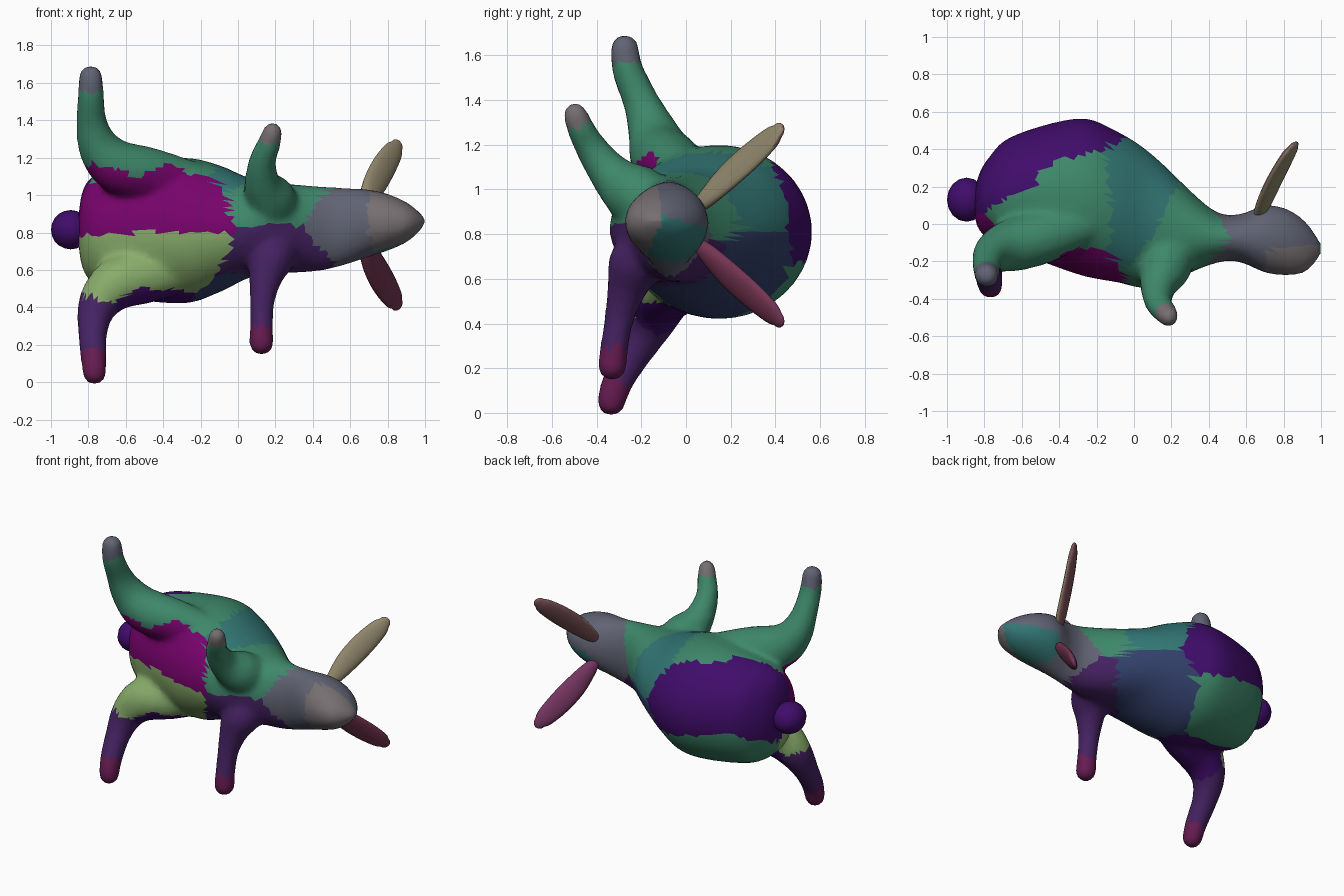
import bpy, bmesh, math
from mathutils import Vector

if "Cube" in bpy.data.objects:
    bpy.data.objects.remove(bpy.data.objects["Cube"])

# Skin colours
PURPLE, MAGENTA, LIME = "#42146a", "#760a6b", "#87ab6b"
GREEN, TEAL, BLUE = "#40866a", "#357573", "#36426b"
PLUM, MAUVE, GREY, ROSE = "#472763", "#756e70", "#616373", "#662152"

# Colour patches: each skin face takes the colour of the nearest centre
PATCHES = [
    (PURPLE, (-0.45, 0.48, 0.93)), (PURPLE, (-0.70, 0.32, 0.98)),
    (MAGENTA, (-0.68, -0.20, 0.95)), (MAGENTA, (-0.40, -0.20, 0.93)),
    (LIME, (-0.68, -0.20, 0.64)), (LIME, (-0.40, -0.20, 0.67)),
    (GREEN, (-0.60, -0.08, 1.23)), (GREEN, (-0.30, 0.10, 1.20)),
    (GREEN, (-0.52, 0.38, 0.57)), (GREEN, (-0.78, -0.22, 1.42)),
    (TEAL, (0.02, 0.10, 1.08)), (BLUE, (0.02, 0.10, 0.55)),
    (GREEN, (0.26, -0.05, 1.04)), (PLUM, (0.26, -0.12, 0.58)),
    (GREEN, (0.15, -0.44, 1.20)), (PLUM, (0.13, -0.30, 0.40)),
    (GREY, (0.60, -0.10, 0.85)), (MAUVE, (0.86, -0.27, 0.88)),
    (GREY, (0.86, 0.05, 0.95)), (TEAL, (0.88, 0.02, 0.74)),
    (GREY, (-0.79, -0.27, 1.72)), (MAUVE, (0.19, -0.51, 1.39)),
    (PURPLE, (-0.50, -0.08, 0.38)), (PLUM, (-0.77, -0.20, 0.24)),
    (ROSE, (-0.76, -0.34, 0.02)), (ROSE, (0.125, -0.33, 0.18)),
]


def material(code):
    m = bpy.data.materials.get("colour_" + code[1:]) or bpy.data.materials.new("colour_" + code[1:])
    rgb = [(int(code[i:i + 2], 16) / 255) ** 2.2 for i in (1, 3, 5)]
    m.diffuse_color = (*rgb, 1)
    m.use_nodes = True
    m.node_tree.nodes["Principled BSDF"].inputs["Base Color"].default_value = m.diffuse_color
    return m


def finish(name, bm, colours=()):
    bmesh.ops.recalc_face_normals(bm, faces=bm.faces)
    for f in bm.faces:
        f.smooth = True
    me = bpy.data.meshes.new(name)
    bm.to_mesh(me)
    bm.free()
    ob = bpy.data.objects.new(name, me)
    bpy.context.collection.objects.link(ob)
    for c in colours:
        me.materials.append(material(c))
    return ob


def resample(pts, steps):
    """Catmull-Rom interpolation through rows of numbers."""
    out = []
    for i in range(len(pts) - 1):
        a, b = pts[max(i - 1, 0)], pts[i]
        c, d = pts[i + 1], pts[min(i + 2, len(pts) - 1)]
        for s in range(steps):
            t = s / steps
            out.append([0.5 * (2 * q + (r - p) * t + (2 * p - 5 * q + 4 * r - w) * t * t
                               + (3 * q - p - 3 * r + w) * t ** 3)
                        for p, q, r, w in zip(a, b, c, d)])
    return out + [list(pts[-1])]


def tube(bm, pts, wide=None, sides=14, steps=3):
    """Loft of ellipses along a path; rows are x, y, z, radius along wide, radius across."""
    rows = resample(pts, steps)
    if wide:
        # Rounded tip
        end = Vector(rows[-1][:3])
        d = (end - Vector(rows[-2][:3])).normalized()
        ru, rv = rows[-1][3:]
        for a in (0.5, 1.0, 1.5):
            rows.append([*(end + d * ru * math.sin(a)), ru * math.cos(a), rv * math.cos(a)])
    rings = []
    for i, r in enumerate(rows):
        u, v = Vector((0, 1, 0)), Vector((0, 0, 1))
        if wide:
            t = (Vector(rows[min(i + 1, len(rows) - 1)][:3]) - Vector(rows[max(i - 1, 0)][:3])).normalized()
            u = Vector(wide)
            u = (u - t * u.dot(t)).normalized()
            v = t.cross(u)
        c, ru, rv = Vector(r[:3]), max(r[3], 0.004), max(r[4], 0.004)
        rings.append([bm.verts.new(c + u * ru * math.cos(a) + v * rv * math.sin(a))
                      for a in (2 * math.pi * k / sides for k in range(sides))])
    for a, b in zip(rings, rings[1:]):
        for k in range(sides):
            j = (k + 1) % sides
            bm.faces.new((a[k], a[j], b[j], b[k]))
    bm.faces.new(rings[0])
    bm.faces.new(rings[-1])


# Torso and head: x, back y, belly y, low z, high z
skin = bmesh.new()
outline = [(-0.855, 0.14, 0.06, 0.76, 0.86), (-0.835, 0.25, -0.02, 0.62, 1.01),
           (-0.78, 0.35, -0.08, 0.53, 1.10), (-0.65, 0.47, -0.14, 0.46, 1.16),
           (-0.30, 0.565, -0.27, 0.42, 1.20), (-0.10, 0.50, -0.31, 0.48, 1.16),
           (0.10, 0.37, -0.34, 0.57, 1.08), (0.40, 0.09, -0.22, 0.59, 1.05),
           (0.55, 0.05, -0.20, 0.62, 1.04), (0.70, 0.10, -0.26, 0.67, 1.03),
           (0.82, 0.08, -0.275, 0.71, 1.00), (0.92, 0.01, -0.255, 0.76, 0.95),
           (1.0, -0.10, -0.17, 0.84, 0.88)]
tube(skin, [(x, (a + b) / 2, (l + h) / 2, (a - b) / 2, (h - l) / 2)
            for x, a, b, l, h in outline], sides=40, steps=5)


def leg(*path):
    tube(skin, [(x, y, z, r, r) for x, y, z, r in path], wide=(0.5, 0.8, 0.1))


# Hind legs, mirrored about z = 0.84, one foot reaching further forward
for s, reach in ((1, 0.0), (-1, 0.06)):
    leg(*[(x + reach * k / 3, y - reach * k, 0.84 + s * z, r) for x, y, z, r, k in (
        (-0.18, 0.02, 0.23, 0.09, 0), (-0.45, -0.06, 0.27, 0.14, 0), (-0.64, -0.11, 0.31, 0.145, 0),
        (-0.745, -0.15, 0.42, 0.113, 0), (-0.782, -0.20, 0.55, 0.083, 0.3),
        (-0.787, -0.26, 0.69, 0.072, 0.7), (-0.787, -0.275, 0.79, 0.066, 1))])

# Front legs, one bent outwards and one straight
leg((0.20, -0.12, 0.92, 0.13), (0.17, -0.23, 0.98, 0.14), (0.13, -0.33, 1.06, 0.10),
    (0.13, -0.42, 1.18, 0.074), (0.165, -0.47, 1.27, 0.064), (0.185, -0.495, 1.335, 0.056))
leg((0.20, -0.12, 0.76, 0.13), (0.18, -0.22, 0.67, 0.13), (0.15, -0.26, 0.57, 0.095),
    (0.13, -0.295, 0.44, 0.069), (0.125, -0.32, 0.30, 0.064), (0.125, -0.33, 0.21, 0.068))

# Fuse torso, head and legs into one continuous skin
body = finish("body_with_legs", skin)
fuse = body.modifiers.new("fuse", "REMESH")
fuse.mode, fuse.voxel_size, fuse.use_smooth_shade = "VOXEL", 0.02, True
soft = body.modifiers.new("soften", "SMOOTH")
soft.factor, soft.iterations = 0.5, 8
thin = body.modifiers.new("reduce", "DECIMATE")
thin.ratio = 0.3
bpy.context.view_layer.update()
fused = bpy.data.meshes.new_from_object(body.evaluated_get(bpy.context.evaluated_depsgraph_get()))
body.modifiers.clear()
body.data = fused

# Paint the skin
fused.materials.clear()
palette = sorted({code for code, spot in PATCHES})
for code in palette:
    fused.materials.append(material(code))
for p in fused.polygons:
    p.use_smooth = True
    code = min(PATCHES, key=lambda c: (Vector(c[1]) - p.center).length)[0]
    p.material_index = palette.index(code)

# Ears: flat blades, mirrored about z = 0.84, lighter on the inner side
for name, s, colours in (("ear_left", 1, ("#7a5257", "#8f856b")), ("ear_right", -1, ("#753861", "#753852"))):
    bm = bmesh.new()
    tube(bm, [(x, y, 0.84 + s * z, w, t) for x, y, z, w, t in (
        (0.665, 0.05, 0.08, 0.03, 0.025), (0.69, 0.10, 0.13, 0.052, 0.032),
        (0.73, 0.19, 0.22, 0.072, 0.030), (0.78, 0.29, 0.31, 0.074, 0.027),
        (0.83, 0.38, 0.39, 0.060, 0.024), (0.848, 0.41, 0.42, 0.040, 0.018))],
         wide=(0.68, 0.35, -0.66 * s))
    ear = finish(name, bm, colours)
    for p in ear.data.polygons:
        p.material_index = int(p.normal.y < 0)

# Tail: round tuft
bm = bmesh.new()
bmesh.ops.create_uvsphere(bm, u_segments=16, v_segments=10, radius=1)
for v in bm.verts:
    v.co = Vector((-0.895 + 0.105 * v.co.x, 0.13 + 0.118 * v.co.y, 0.815 + 0.105 * v.co.z))
finish("tail", bm, [PURPLE])
